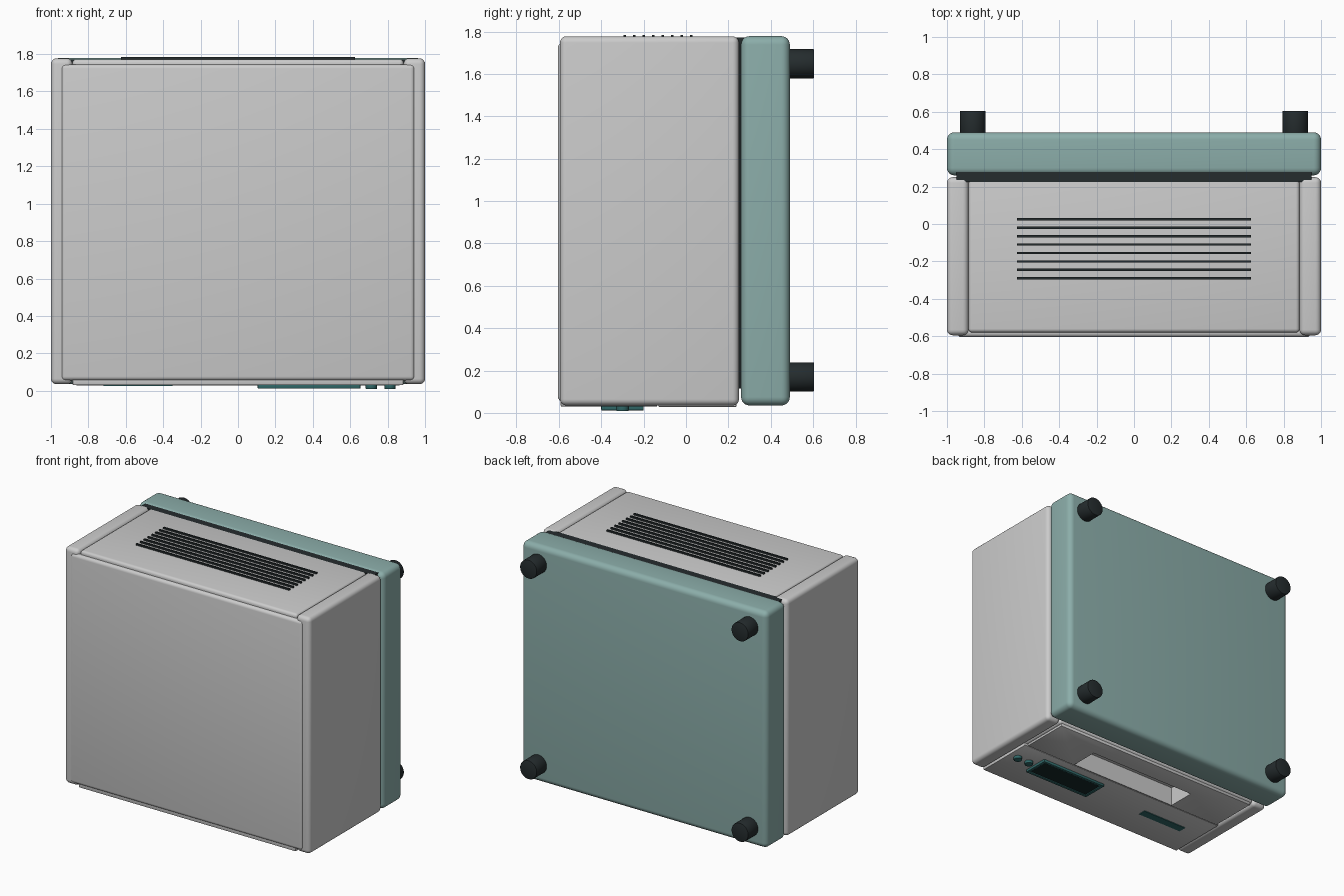
import bpy, math

if "Cube" in bpy.data.objects:
    bpy.data.objects.remove(bpy.data.objects["Cube"])


def material(name, rgb):
    m = bpy.data.materials.new(name)
    m.diffuse_color = (*rgb, 1)
    m.use_nodes = True
    m.node_tree.nodes["Principled BSDF"].inputs["Base Color"].default_value = m.diffuse_color
    return m


SHELL = material("shell_grey", (0.58, 0.60, 0.59))
TEAL = material("teal", (0.26, 0.42, 0.40))
TRIM = material("dark_teal", (0.03, 0.14, 0.14))
DARK = material("black", (0.018, 0.025, 0.027))
SCREEN = material("screen_glass", (0.008, 0.02, 0.022))


def finish(ob, name, mat, bevel, segments=4):
    ob.name = name
    if mat:
        ob.data.materials.append(mat)
    if bevel:
        mod = ob.modifiers.new("bevel", 'BEVEL')
        mod.width, mod.segments = bevel, segments
        mod.limit_method = 'ANGLE'
        bpy.ops.object.modifier_apply(modifier=mod.name)
        bpy.ops.object.shade_smooth_by_angle(angle=math.radians(35))
    return ob


def box(name, x, y, z, mat, bevel=0.0, segments=4):
    """Box from (min, max) ranges on each axis."""
    bpy.ops.mesh.primitive_cube_add(size=1, location=[sum(r) / 2 for r in (x, y, z)])
    ob = bpy.context.object
    ob.scale = [r[1] - r[0] for r in (x, y, z)]
    bpy.ops.object.transform_apply(location=False, rotation=False, scale=True)
    return finish(ob, name, mat, bevel, segments)


def cylinder(name, loc, r, depth, mat, rot=(0, 0, 0), bevel=0.005):
    bpy.ops.mesh.primitive_cylinder_add(vertices=40, radius=r, depth=depth,
                                        location=loc, rotation=rot)
    ob = finish(bpy.context.object, name, mat, bevel, 2)
    bpy.ops.object.shade_smooth_by_angle(angle=math.radians(35))
    return ob


# Housing: core, front cover and two side panels
core = box("housing_core", (-.885, .885), (-.58, .245), (.045, 1.772), SHELL, .02)
box("front_cover", (-.945, .945), (-.605, -.56), (.055, 1.745), SHELL, .022)
for s, side in ((-1, "left"), (1, "right")):
    box(side + "_side_panel", sorted((s * .885, s)), (-.595, .25), (.035, 1.777), SHELL, .03, 5)

# Control fascia and lower panel on the underside
box("control_fascia", (-.885, .885), (-.592, -.135), (.03, .08), SHELL, .006, 2)
lower = box("lower_panel", (-.865, .865), (-.13, .238), (.028, .08), SHELL, .004, 2)

# Hand recess cut through the lower panel into the core
cutter = box("recess_cutter", (-.445, .445), (-.12, .09), (-.05, .17), None)
cutter.hide_render = True
for ob in (core, lower):
    mod = ob.modifiers.new("recess", 'BOOLEAN')
    mod.operation, mod.solver, mod.object = 'DIFFERENCE', 'EXACT', cutter
    bpy.context.view_layer.objects.active = ob
    bpy.ops.object.modifier_apply(modifier=mod.name)
bpy.data.objects.remove(cutter)

# Display: frame of four bars around recessed glass
X0, X1, Y0, Y1, T = .105, .655, -.40, -.20, .022
box("display_glass", (X0 + .01, X1 - .01), (Y0 + .01, Y1 - .01), (.018, .04), SCREEN)
for n, y in (("front", (Y0, Y0 + T)), ("back", (Y1 - T, Y1))):
    box("display_frame_" + n, (X0, X1), y, (.011, .04), TRIM, .005, 2)
for n, x in (("left", (X0, X0 + T)), ("right", (X1 - T, X1))):
    box("display_frame_" + n, x, (Y0, Y1), (.011, .04), TRIM, .005, 2)

# Push buttons and blank label strip
for i, x in enumerate((.713, .813)):
    cylinder(f"button_{i + 1}", (x, -.30, .025), .03, .034, TRIM)
box("label_strip", (-.72, -.35), (-.36, -.30), (.025, .04), TRIM)

# Cooling slots
for i in range(8):
    y = .025 - i * .045
    box(f"vent_slot_{i + 1}", (-.625, .625), (y - .006, y + .006), (1.765, 1.784), DARK)

# Rear: dark spacer, teal base slab and four feet
box("spacer", (-.95, .95), (.225, .29), (.115, 1.772), DARK)
box("base_slab", (-1, 1), (.26, .49), (.035, 1.778), TEAL, .04, 6)
for x in (-.862, .862):
    for z in (.17, 1.648):
        cylinder("foot", (x, .54, z), .069, .13, DARK, (math.pi / 2, 0, 0))
